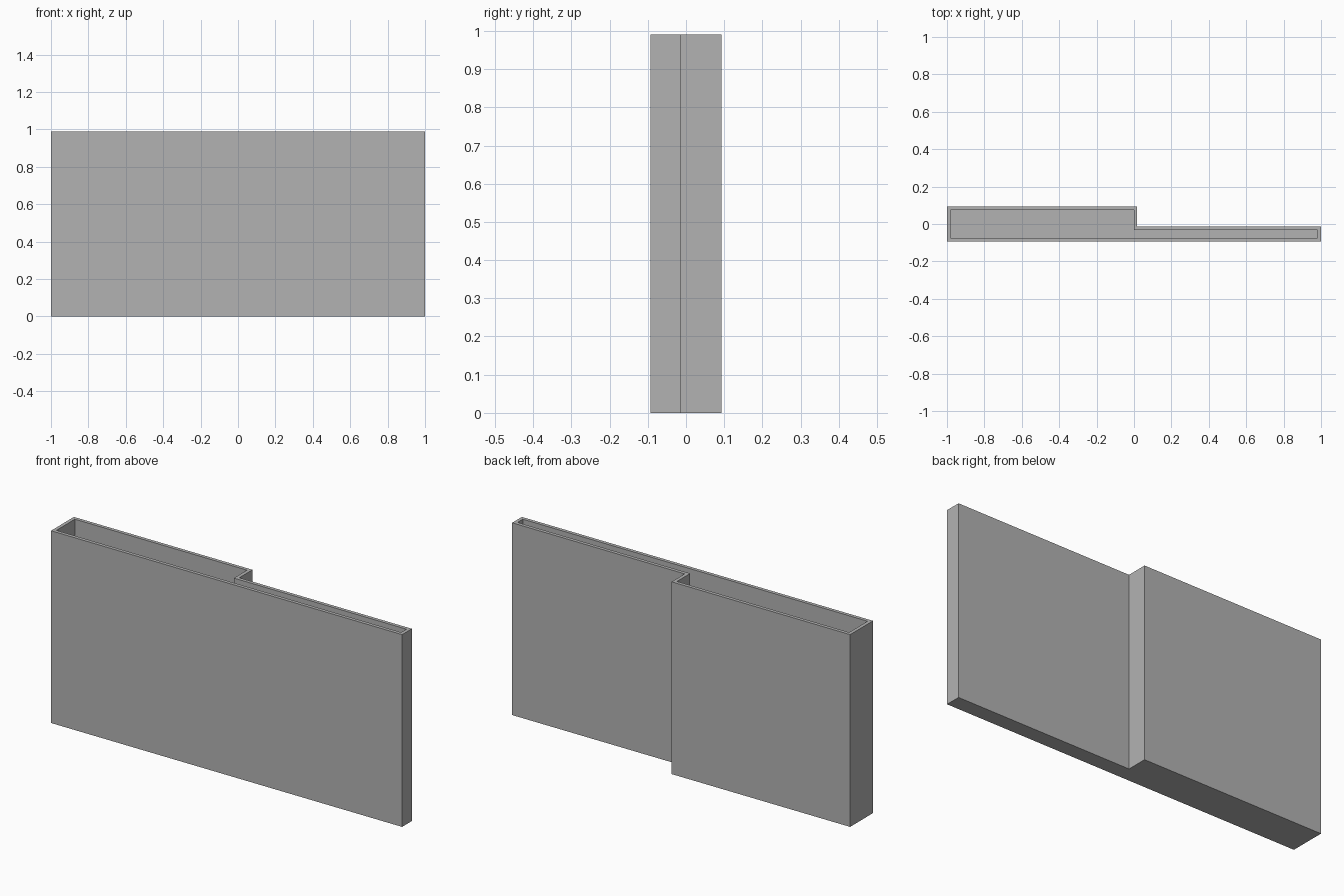
import bpy
import bmesh

cube = bpy.data.objects.get("Cube")
if cube:
    bpy.data.objects.remove(cube, do_unlink=True)

HEIGHT, WALL = 0.99, 0.018

grey = bpy.data.materials.new("plain grey")
grey.use_nodes = True
colour = (0.45, 0.45, 0.45, 1)
grey.diffuse_color = colour
grey.node_tree.nodes["Principled BSDF"].inputs["Base Color"].default_value = colour


def outline(inset):
    """Stepped footprint, moved inward by inset: deep on the right, thin on the left."""
    left, right, step = -1 + inset, 1 - inset, 0.017 - inset
    front, mid, back = -0.093 + inset, -0.014 - inset, 0.093 - inset
    return [(left, front), (right, front), (right, mid),
            (step, mid), (step, back), (left, back)]


bm = bmesh.new()


def ring(inset, z):
    return [bm.verts.new((x, y, z)) for x, y in outline(inset)]


# Outside bottom, outside rim, inside rim, inside floor
rings = [ring(0, 0), ring(0, HEIGHT), ring(WALL, HEIGHT), ring(WALL, WALL)]
for a, b in zip(rings, rings[1:]):
    for i in range(len(a)):
        j = (i + 1) % len(a)
        bm.faces.new((a[i], a[j], b[j], b[i]))

# Underside and floor of the tray
bm.faces.new(rings[0][::-1])
bm.faces.new(rings[-1])
bmesh.ops.recalc_face_normals(bm, faces=bm.faces)

mesh = bpy.data.meshes.new("stepped_container")
bm.to_mesh(mesh)
bm.free()
mesh.materials.append(grey)
container = bpy.data.objects.new("stepped_container", mesh)
bpy.context.collection.objects.link(container)
